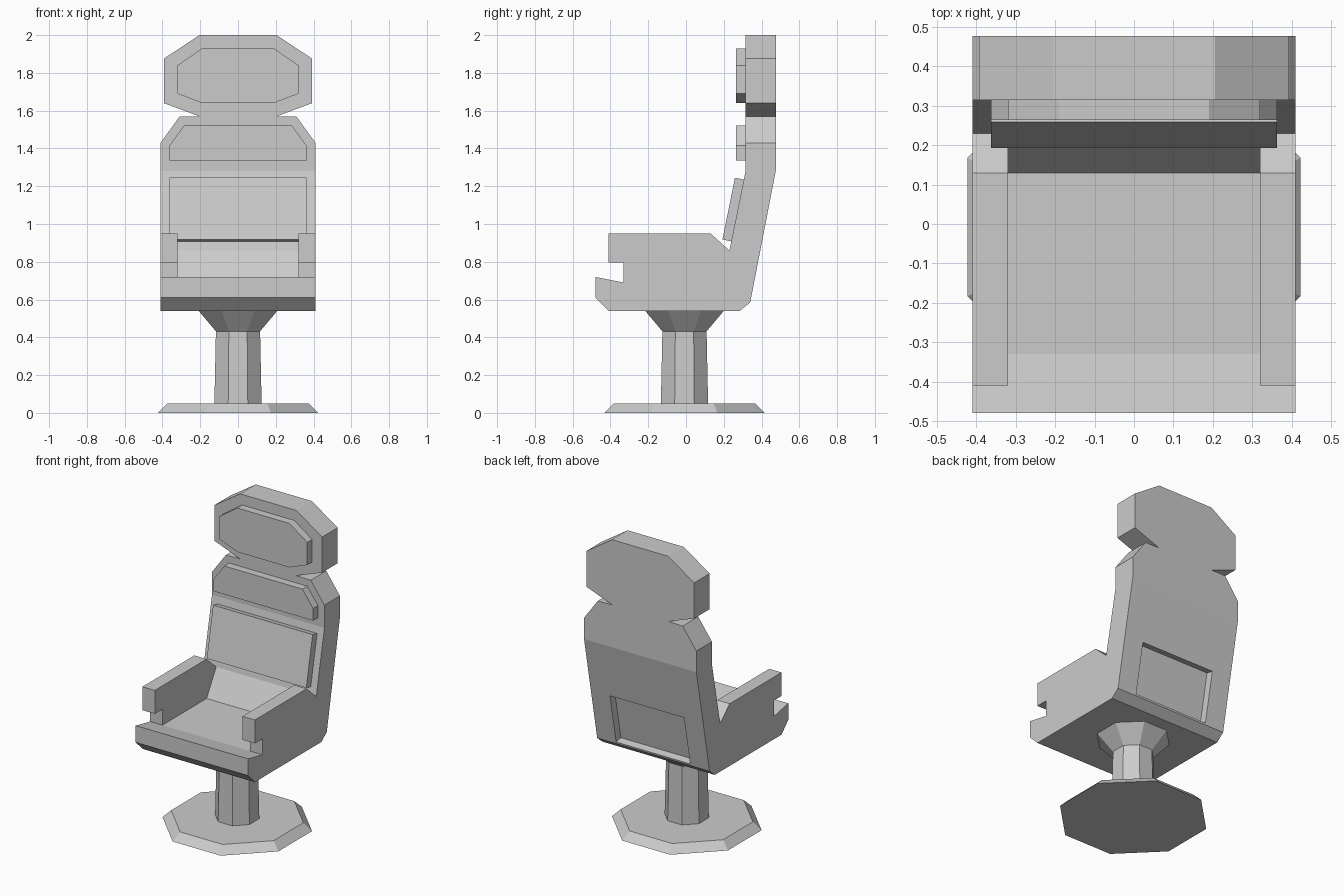
import bpy, bmesh, math
from mathutils import Vector

if "Cube" in bpy.data.objects:
    bpy.data.objects.remove(bpy.data.objects["Cube"])


def finish(name, bm):
    bmesh.ops.recalc_face_normals(bm, faces=bm.faces)
    mesh = bpy.data.meshes.new(name)
    bm.to_mesh(mesh)
    bm.free()
    ob = bpy.data.objects.new(name, mesh)
    bpy.context.collection.objects.link(ob)
    return ob


def prism(name, pts, axis, a, b):
    """Extrude (y,z) points along x, or (x,z) points along y, from a to b."""
    bm = bmesh.new()
    place = (lambda p, t: (t, p[0], p[1])) if axis == 'x' else (lambda p, t: (p[0], t, p[1]))
    face = bm.faces.new([bm.verts.new(place(p, a)) for p in pts])
    ext = bmesh.ops.extrude_face_region(bm, geom=[face])
    move = Vector((b - a, 0, 0)) if axis == 'x' else Vector((0, b - a, 0))
    bmesh.ops.translate(bm, vec=move,
                        verts=[v for v in ext['geom'] if isinstance(v, bmesh.types.BMVert)])
    return finish(name, bm)


def mirrored(half):
    """Complete a right-hand outline with its left-hand copy."""
    return half + [(-x, z) for x, z in reversed(half)]


def octagon_stack(name, rings, y):
    """Eight-sided turned shape from (apothem, z) rings."""
    bm = bmesh.new()
    loops = []
    for ap, z in rings:
        r = ap / math.cos(math.pi / 8)
        angles = [math.pi / 8 + i * math.pi / 4 for i in range(8)]
        loops.append([bm.verts.new((r * math.cos(t), y + r * math.sin(t), z)) for t in angles])
    for lo, hi in zip(loops, loops[1:]):
        for i in range(8):
            j = (i + 1) % 8
            bm.faces.new((lo[i], lo[j], hi[j], hi[i]))
    bm.faces.new(loops[0])
    bm.faces.new(loops[-1])
    return finish(name, bm)


def boolean(ob, cutter, op):
    mod = ob.modifiers.new(cutter.name, 'BOOLEAN')
    mod.operation = op
    mod.solver = 'EXACT'
    mod.object = cutter
    cutter.hide_render = True
    cutter.hide_viewport = True


# Chair shell: side profile trimmed by the front outline
shell = prism("chair_shell", [
    (-.41, .54), (.285, .54), (.34, .585), (.477, 1.29), (.477, 2.1), (.315, 2.1),
    (.315, 1.28), (.23, .86), (.13, .95), (-.41, .95), (-.41, .795), (-.33, .795),
    (-.33, .69), (-.48, .72), (-.48, .61)], 'x', -.6, .6)
outline = prism("outline_cutter", mirrored([
    (.41, .3), (.41, 1.43), (.31, 1.568), (.205, 1.57), (.393, 1.64), (.393, 1.875),
    (.205, 2.0)]), 'y', -.8, .8)
boolean(shell, outline, 'INTERSECT')

# Seat well between the armrests
well = prism("seat_well_cutter", [
    (-.33, .69), (.13, .69), (.23, .86), (.23, 1.1), (-.6, 1.1), (-.6, .75)], 'x', -.32, .32)
boolean(shell, well, 'DIFFERENCE')

# Recessed panel on the back, cut square to the sloping face
along = Vector((.137, .705)).normalized()
inward = Vector((-along.y, along.x))
low = Vector((.34, .585)) + along * .012
high = low + along * .335
recess = prism("back_recess_cutter", [
    low - inward * .1, high - inward * .1, high + inward * .05, low + inward * .05],
    'x', -.27, .27)
boolean(shell, recess, 'DIFFERENCE')

# Cushions
prism("head_cushion", mirrored([(.19, 1.64), (.32, 1.69), (.32, 1.84), (.19, 1.93)]),
      'y', .264, .32)
prism("shoulder_cushion", mirrored([(.363, 1.335), (.363, 1.415), (.285, 1.522)]),
      'y', .264, .32)
prism("back_cushion", [(.193, .918), (.242, .908), (.306, 1.235), (.259, 1.245)],
      'x', -.363, .363)

# Pedestal
octagon_stack("pedestal_base", [(.423, 0), (.374, .05)], -.008)
octagon_stack("pedestal_column", [(.125, .05), (.117, .432), (.208, .54)], -.008)
